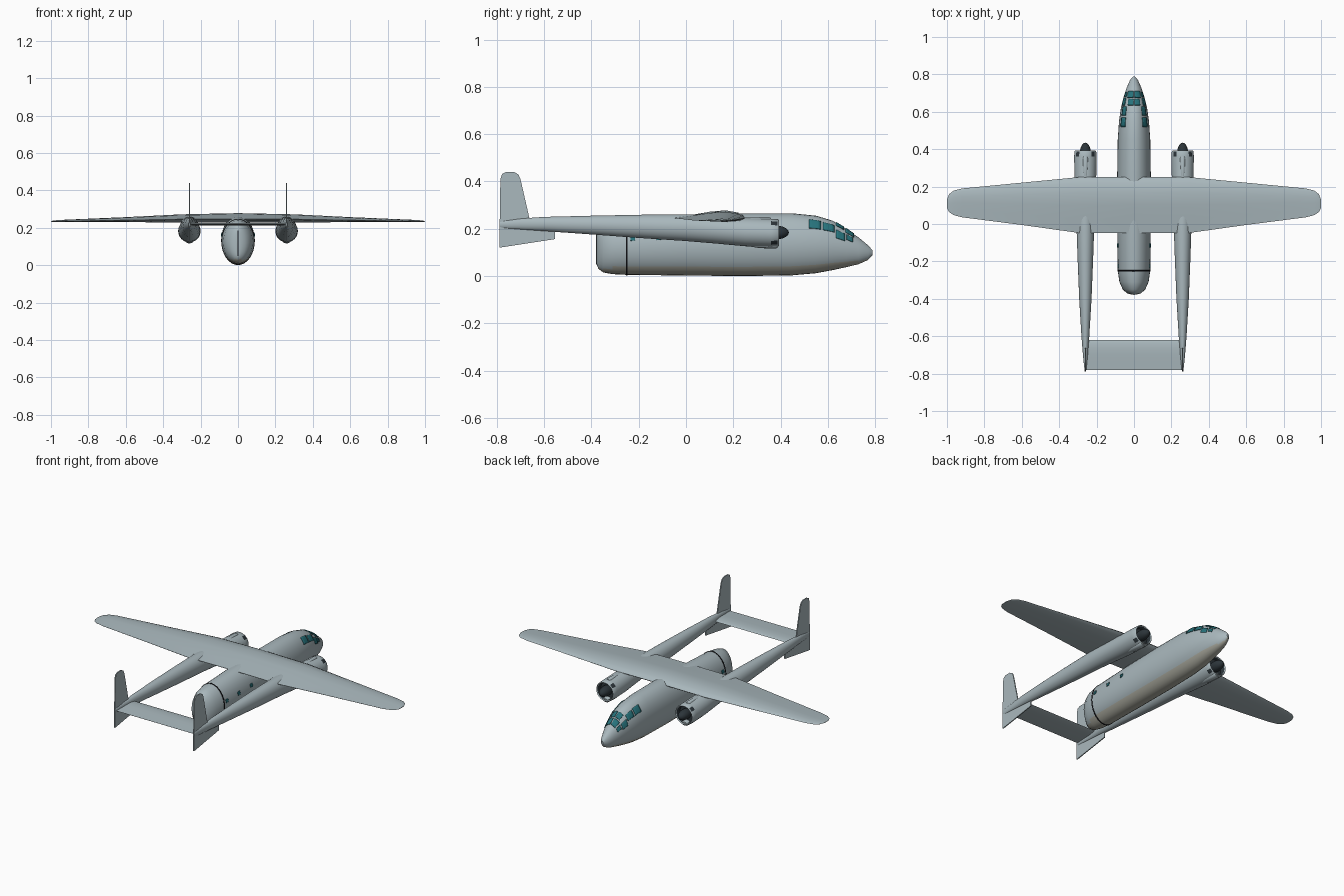
import bpy, bmesh, math

if "Cube" in bpy.data.objects:
    bpy.data.objects.remove(bpy.data.objects["Cube"])


def material(name, rgb):
    m = bpy.data.materials.new(name)
    m.use_nodes = True
    m.diffuse_color = (*rgb, 1)
    m.node_tree.nodes["Principled BSDF"].inputs["Base Color"].default_value = (*rgb, 1)
    return m


GREY = material("pale_blue_grey", (0.40, 0.48, 0.51))
BELLY = material("warm_belly_grey", (0.42, 0.42, 0.36))
GLASS = material("teal_glass", (0.02, 0.17, 0.20))
DARK = material("engine_dark", (0.025, 0.035, 0.042))
SEAM = material("seam_black", (0.006, 0.006, 0.008))


def finish(name, bm, mats, rule=None, angle=35):
    """Turn a bmesh into a shaded object, with an optional rule for face colours."""
    bmesh.ops.recalc_face_normals(bm, faces=bm.faces)
    bm.normal_update()
    if rule:
        for f in bm.faces:
            f.material_index = rule(f)
    me = bpy.data.meshes.new(name)
    bm.to_mesh(me)
    bm.free()
    ob = bpy.data.objects.new(name, me)
    bpy.context.collection.objects.link(ob)
    for m in mats:
        me.materials.append(m)
    bpy.ops.object.select_all(action='DESELECT')
    ob.select_set(True)
    bpy.context.view_layer.objects.active = ob
    bpy.ops.object.shade_smooth_by_angle(angle=math.radians(angle))
    return ob


def loft(name, rings, mats, rule=None, closed=True, angle=35):
    """Skin a row of point rings; closed rings get end caps."""
    bm = bmesh.new()
    rows = [[bm.verts.new(p) for p in ring] for ring in rings]
    n = len(rows[0])
    for a, b in zip(rows, rows[1:]):
        for i in range(n if closed else n - 1):
            j = (i + 1) % n
            bm.faces.new((a[i], a[j], b[j], b[i]))
    if closed:
        bm.faces.new(rows[0])
        bm.faces.new(rows[-1])
    return finish(name, bm, mats, rule, angle)


def oval(x, y, z, rx, rz, n=32):
    steps = [2 * math.pi * i / n for i in range(n)]
    return [(x + rx * math.sin(t), y, z + rz * math.cos(t)) for t in steps]


# Fuselage stations: y, bottom, top, half width
BODY = [(-.378, .05, .18, .012), (-.37, .03, .205, .038), (-.35, .015, .225, .06),
        (-.31, .008, .238, .078), (-.25, .005, .246, .087), (0, .002, .258, .09),
        (.25, 0, .265, .09), (.45, .003, .265, .087), (.55, .012, .255, .08),
        (.62, .025, .234, .07), (.68, .038, .198, .055), (.73, .05, .163, .039),
        (.77, .068, .13, .021), (.788, .088, .11, .006)]


def body_point(y, deg, lift):
    """Point on the fuselage skin, measured from the top ridge."""
    for a, b in zip(BODY, BODY[1:]):
        if a[0] <= y <= b[0]:
            k = (y - a[0]) / (b[0] - a[0])
            lo, hi, w = [p + (q - p) * k for p, q in zip(a[1:], b[1:])]
            break
    t = math.radians(deg)
    return ((w + lift) * math.sin(t), y,
            (lo + hi) / 2 + ((hi - lo) / 2 + lift) * math.cos(t))


def skin_plate(name, y0, y1, d0, d1, mat, lift=0.002, nd=6):
    """Thin plate that follows the fuselage skin."""
    ny = 4
    rings = [[body_point(y0 + (y1 - y0) * i / ny, d0 + (d1 - d0) * j / nd, lift)
              for j in range(nd + 1)] for i in range(ny + 1)]
    ob = loft(name, rings, [mat], closed=False)
    mod = ob.modifiers.new("thickness", 'SOLIDIFY')
    mod.thickness = 0.003
    mod.offset = 0


loft("fuselage", [oval(0, y, (a + b) / 2, w, (b - a) / 2) for y, a, b, w in BODY],
     [GREY, BELLY], lambda f: int(f.normal.z < -0.6))

# Rear door seams
skin_plate("door_ring_seam", -.253, -.247, 0, 360, SEAM, 0.0005, 32)
bm = bmesh.new()
bmesh.ops.create_cube(bm, size=1)
bmesh.ops.scale(bm, vec=(.006, .006, .135), verts=bm.verts)
bmesh.ops.translate(bm, vec=(0, -.377, .117), verts=bm.verts)
finish("door_centre_seam", bm, [SEAM])

# Cockpit glazing and cabin portholes: y range, angle range
PANES = {"windscreen_upper": (.635, .668, 3, 29), "windscreen_lower": (.675, .71, 4, 38),
         "cockpit_rear_window": (.52, .57, 34, 57), "cockpit_mid_window": (.58, .628, 35, 57),
         "cockpit_front_window": (.635, .672, 47, 70), "windscreen_corner": (.68, .705, 46, 64)}
for i, y in enumerate((-.225, -.115, 0)):
    PANES["porthole_%d" % (i + 1)] = (y - .01, y + .01, 70, 79)
for s, side in ((1, "left"), (-1, "right")):
    for label, (y0, y1, d0, d1) in PANES.items():
        skin_plate(side + "_" + label, y0, y1, s * d0, s * d1, GLASS)

# Aerofoil: chord fraction from leading edge, height as share of thickness
FOIL = [(0, 0), (.03, .2), (.1, .42), (.28, .62), (.5, .5), (.75, .25),
        (1, 0.02), (1, -.02), (.7, -.2), (.3, -.38), (.1, -.3), (.03, -.15)]


def foil(x, lead, trail, z, thick):
    return [(x, lead + (trail - lead) * c, z + h * thick) for c, h in FOIL]


# Main wing, half span stations: x, leading y, trailing y, z, thickness
WING = [(0, .25, -.047, .247, .05), (.3, .25, -.047, .245, .043), (.6, .221, -.005, .24, .027),
        (.92, .19, .036, .235, .013), (.965, .178, .048, .2345, .01),
        (.988, .16, .063, .234, .007), (1, .13, .085, .2335, .003)]
span = [(-x, *r) for x, *r in reversed(WING[1:])] + WING
loft("main_wing", [foil(*w) for w in span], [GREY])

# Tailplane between the booms
loft("tailplane", [foil(x, -.62, -.78, .218, .013) for x in (-.255, .255)], [GREY])

# Boom stations: y, bottom, top, half width
BOOM = [(-.788, .203, .232, .004), (-.7, .197, .243, .013), (-.6, .19, .25, .021),
        (-.4, .176, .255, .033), (-.2, .161, .259, .041), (0, .148, .261, .048),
        (.12, .138, .254, .053), (.25, .126, .246, .058), (.36, .122, .242, .06),
        (.388, .124, .24, .058), (.393, .128, .236, .054), (.388, .132, .232, .05),
        (.36, .134, .23, .048)]
# Twin fin outline: y, z
FIN = [(-.788, .12), (-.555, .156), (-.555, .2), (-.66, .235), (-.7, .41), (-.709, .43),
       (-.728, .44), (-.762, .44), (-.778, .432), (-.785, .41), (-.788, .22)]

for s, side in ((1, "left"), (-1, "right")):
    x = s * .26
    # Boom and nacelle, with a dark hollow behind the cowl lip
    loft(side + "_boom", [oval(x, y, (a + b) / 2, w, (b - a) / 2) for y, a, b, w in BOOM],
         [GREY, DARK],
         lambda f: int(f.calc_center_median().y < .385 and
                       min(v.co.y for v in f.verts) > .355 and
                       max(abs(v.co.x - x) for v in f.verts) <= .0505 and
                       max(abs(v.co.z - .182) for v in f.verts) <= .0505))
    # Engine hub
    bm = bmesh.new()
    bmesh.ops.create_uvsphere(bm, u_segments=20, v_segments=12, radius=1)
    bmesh.ops.scale(bm, vec=(.029, .055, .029), verts=bm.verts)
    bmesh.ops.translate(bm, vec=(x, .38, .184), verts=bm.verts)
    finish(side + "_engine_hub", bm, [DARK], angle=60)
    # Intake on top and scoop under the cowl
    loft(side + "_top_intake", [oval(x, y, .236, w, h, 12) for y, w, h in
         ((.2, .004, .004), (.26, .012, .012), (.35, .015, .013), (.36, .012, .009))], [GREY])
    loft(side + "_chin_scoop", [oval(x, y, .13, w, h, 12) for y, w, h in
         ((.26, .01, .003), (.31, .02, .012), (.38, .022, .014), (.387, .018, .01))], [GREY])
    # Tail fin
    loft(side + "_fin", [[(x + d, y, z) for y, z in FIN] for d in (-.003, .003)], [GREY])
